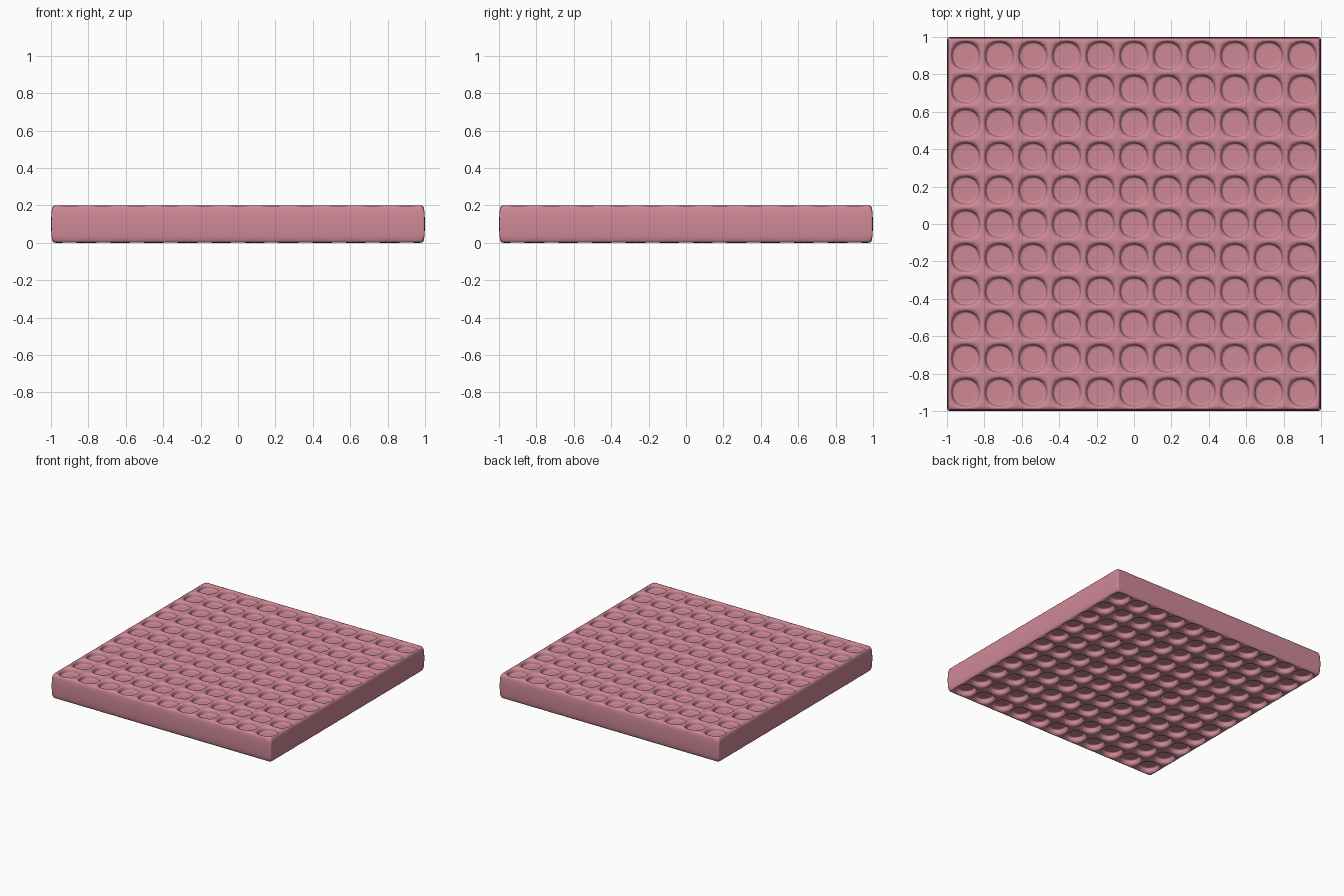
import bpy, bmesh

if "Cube" in bpy.data.objects:
    bpy.data.objects.remove(bpy.data.objects["Cube"])

PITCH, RIB, CELLS = 0.18, 0.02, 11
Z0, Z1, DEPTH = -0.001, 0.201, 0.04

# Rib edge positions along one axis: rib, pocket, rib, pocket ... rib
coords = []
for k in range(CELLS + 1):
    coords += [-1 + k * PITCH, -1 + k * PITCH + RIB]
n = len(coords)

bm = bmesh.new()
grids = [[[bm.verts.new((x, y, z)) for y in coords] for x in coords] for z in (Z0, Z1)]

# Top and bottom grids, remembering the pocket faces
pockets = []
for g in grids:
    for i in range(n - 1):
        for j in range(n - 1):
            f = bm.faces.new((g[i][j], g[i + 1][j], g[i + 1][j + 1], g[i][j + 1]))
            if i % 2 and j % 2:
                pockets.append(f)

# Outer sides
lo, hi = grids
for k in range(n - 1):
    for e in (0, n - 1):
        bm.faces.new((lo[k][e], lo[k + 1][e], hi[k + 1][e], hi[k][e]))
        bm.faces.new((lo[e][k], lo[e][k + 1], hi[e][k + 1], hi[e][k]))
bmesh.ops.recalc_face_normals(bm, faces=bm.faces[:])

# Sink the square pockets on both sides, with a small support loop on each floor
floors = bmesh.ops.extrude_discrete_faces(bm, faces=pockets)["faces"]
for f in floors:
    f.normal_update()
    step = -DEPTH if f.calc_center_median().z > 0.1 else DEPTH
    for v in f.verts:
        v.co.z += step
bmesh.ops.inset_individual(bm, faces=floors, thickness=0.015)
bmesh.ops.recalc_face_normals(bm, faces=bm.faces[:])
for f in bm.faces:
    f.smooth = True

mesh = bpy.data.meshes.new("waffle_slab")
bm.to_mesh(mesh)
bm.free()
slab = bpy.data.objects.new("waffle_slab", mesh)
bpy.context.collection.objects.link(slab)

# Soft rounding of rim and ribs
sub = slab.modifiers.new("soften", 'SUBSURF')
sub.levels = sub.render_levels = 2

mat = bpy.data.materials.new("dusty pink")
mat.diffuse_color = (0.62, 0.25, 0.31, 1)
mat.use_nodes = True
mat.node_tree.nodes["Principled BSDF"].inputs["Base Color"].default_value = mat.diffuse_color
mesh.materials.append(mat)
